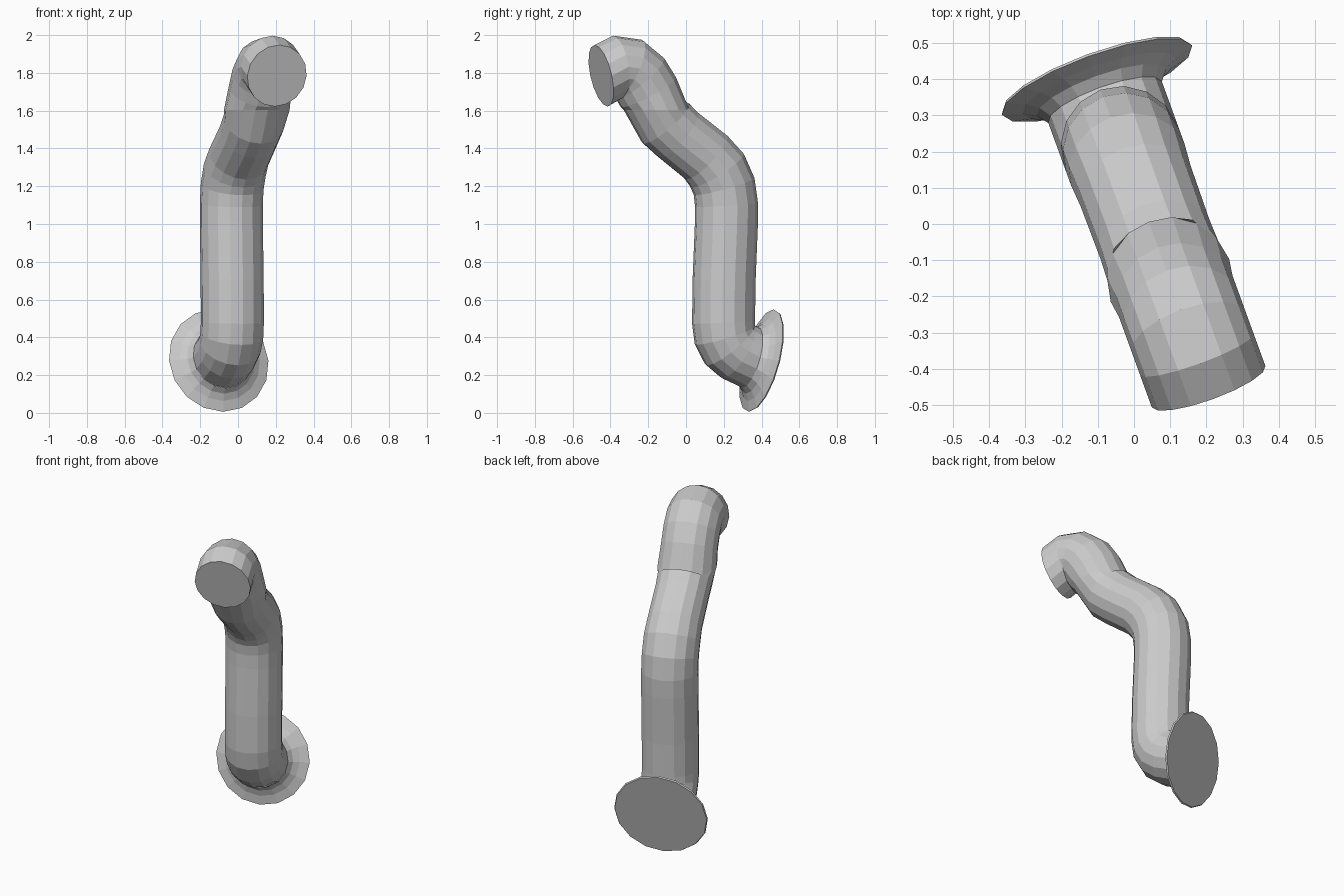
import bpy
import bmesh
import math
from mathutils import Vector

cube = bpy.data.objects.get("Cube")
if cube:
    bpy.data.objects.remove(cube, do_unlink=True)

SIDES = 16
R = 0.167

# The pipe bends in one upright plane, turned 20 degrees from the front
TURN = math.radians(20)
FORWARD = Vector((math.sin(TURN), -math.cos(TURN), 0))
SIDE = Vector((math.cos(TURN), math.sin(TURN), 0))
UP = Vector((0, 0, 1))
ORIGIN = SIDE * 0.04

grey = bpy.data.materials.new("pipe grey")
grey.use_nodes = True
grey.diffuse_color = (0.6, 0.6, 0.6, 1)
grey.node_tree.nodes["Principled BSDF"].inputs["Base Color"].default_value = (0.6, 0.6, 0.6, 1)


def tube(name, path, radii, first=None, last=None, cap_start=False, cap_end=False):
    """Sweep rings along (forward, height) points; first and last fix the end directions."""
    pts = [Vector(p) for p in path]
    bm = bmesh.new()
    rings = []
    for i, p in enumerate(pts):
        a, b = pts[max(i - 1, 0)], pts[min(i + 1, len(pts) - 1)]
        d = (p - a).normalized() + (b - p).normalized()
        if i == 0 and first:
            d = Vector(first)
        if i == len(pts) - 1 and last:
            d = Vector(last)
        d.normalize()
        across = UP * d.x - FORWARD * d.y
        centre = ORIGIN + FORWARD * p.x + UP * p.y
        ring = []
        for k in range(SIDES):
            t = math.tau * k / SIDES
            ring.append(bm.verts.new(centre + (SIDE * math.cos(t) + across * math.sin(t)) * radii[i]))
        rings.append(ring)
    for lo, hi in zip(rings, rings[1:]):
        for k in range(SIDES):
            n = (k + 1) % SIDES
            bm.faces.new((lo[k], lo[n], hi[n], hi[k]))
    if cap_start:
        bm.faces.new(rings[0])
    if cap_end:
        bm.faces.new(rings[-1])
    bmesh.ops.recalc_face_normals(bm, faces=bm.faces[:])
    mesh = bpy.data.meshes.new(name)
    bm.to_mesh(mesh)
    bm.free()
    mesh.materials.append(grey)
    obj = bpy.data.objects.new(name, mesh)
    bpy.context.collection.objects.link(obj)
    return obj


# Flared mounting flange
axis = Vector((0.27, 0.07)).normalized()
base = Vector((-0.416, 0.275))
flare = [(0, 0.275), (0.008, 0.28), (0.025, 0.225), (0.045, 0.19), (0.075, R)]
tube("flange", [base + axis * h for h, r in flare], [r for h, r in flare],
     axis, axis, cap_start=True)

# Long pipe with a bend at each end
pipe = [(-0.345, 0.295), (-0.278, 0.325), (-0.232, 0.36), (-0.205, 0.41),
        (-0.197, 0.48), (-0.2, 0.7), (-0.213, 1.0), (-0.214, 1.1),
        (-0.2, 1.2), (-0.16, 1.285), (-0.097, 1.355), (0.06, 1.473),
        (0.13, 1.535), (0.18, 1.603)]
tube("main_pipe", pipe, [R] * 10 + [0.162, 0.16, 0.163, 0.174], first=axis, last=(0, 1))

# Tight elbow on top with a closed end
elbow = [(0.18, 1.603), (0.228, 1.7), (0.276, 1.775), (0.334, 1.823),
         (0.398, 1.832), (0.493, 1.785)]
tube("top_elbow", elbow, [0.174] + [R] * 5, first=(0, 1), last=(0.335, -0.075), cap_end=True)
